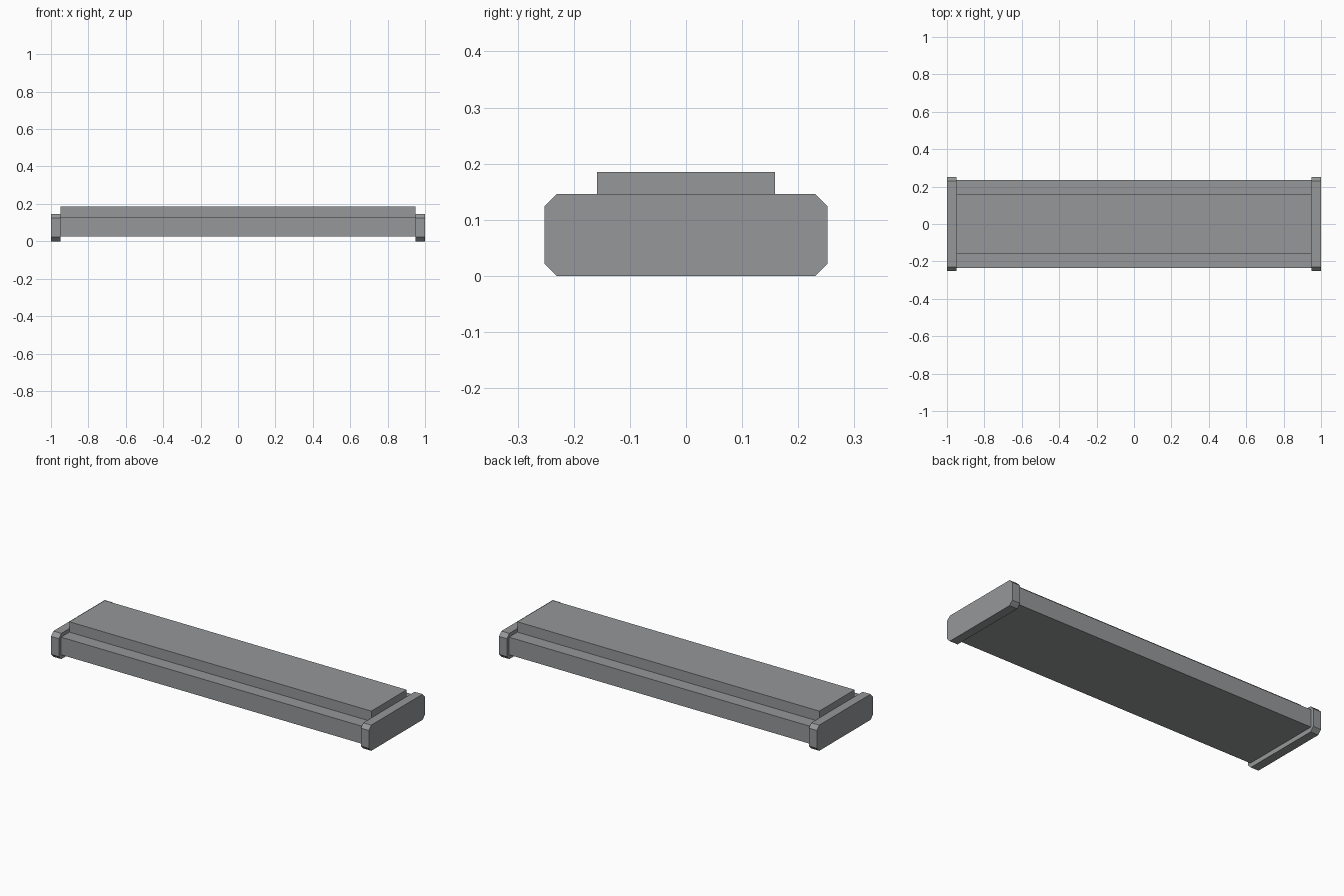
import bpy

if "Cube" in bpy.data.objects:
    bpy.data.objects.remove(bpy.data.objects["Cube"])

grey = bpy.data.materials.new("neutral grey")
grey.diffuse_color = (0.3, 0.31, 0.315, 1)
grey.use_nodes = True
grey.node_tree.nodes["Principled BSDF"].inputs["Base Color"].default_value = grey.diffuse_color


def extrude_x(name, profile, x0, x1):
    """Solid made by extruding a (y, z) profile along x."""
    n = len(profile)
    verts = [(x, y, z) for x in (x0, x1) for y, z in profile]
    faces = [tuple(reversed(range(n))), tuple(range(n, 2 * n))]
    faces += [(i, (i + 1) % n, n + (i + 1) % n, n + i) for i in range(n)]
    mesh = bpy.data.meshes.new(name)
    mesh.from_pydata(verts, [], faces)
    mesh.materials.append(grey)
    obj = bpy.data.objects.new(name, mesh)
    bpy.context.collection.objects.link(obj)
    return obj


# Long bar with a raised, narrower slab on top
w, s = 0.234, 0.159
extrude_x("bar", [(-w, 0.026), (w, 0.026), (w, 0.126), (s, 0.126), (s, 0.185),
                  (-s, 0.185), (-s, 0.126), (-w, 0.126)], -0.95, 0.95)

# Chamfered end caps
W, H, c = 0.2525, 0.146, 0.022
cap = [(-W + c, 0), (W - c, 0), (W, c), (W, H - c),
       (W - c, H), (-W + c, H), (-W, H - c), (-W, c)]
extrude_x("left_end_cap", cap, -1.0, -0.95)
extrude_x("right_end_cap", cap, 0.95, 1.0)
